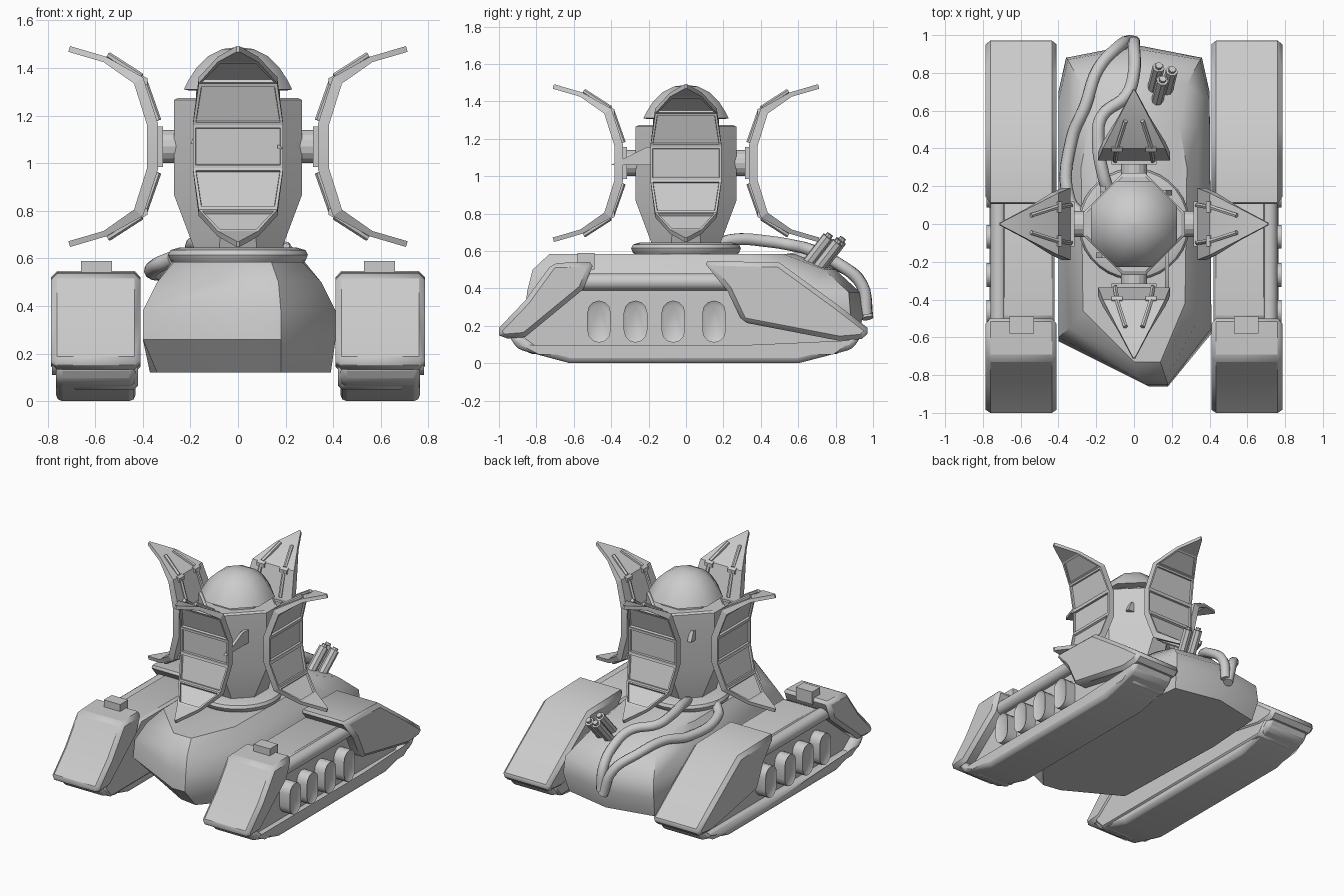
import bpy, bmesh
from math import pi, cos, sin, radians
from mathutils import Vector, Matrix

if "Cube" in bpy.data.objects:
    bpy.data.objects.remove(bpy.data.objects["Cube"])


def add(name, bm, mirror=False, bevel=0.0, angle=35, segments=1):
    bmesh.ops.recalc_face_normals(bm, faces=bm.faces)
    me = bpy.data.meshes.new(name)
    bm.to_mesh(me)
    bm.free()
    ob = bpy.data.objects.new(name, me)
    bpy.context.collection.objects.link(ob)
    bpy.ops.object.select_all(action='DESELECT')
    ob.select_set(True)
    bpy.context.view_layer.objects.active = ob
    bpy.ops.object.shade_smooth_by_angle(angle=radians(angle))
    if bevel:
        b = ob.modifiers.new("Bevel", 'BEVEL')
        b.width, b.segments, b.angle_limit = bevel, segments, radians(40)
    if mirror:
        ob.modifiers.new("Mirror", 'MIRROR')
    return ob


def loft(bm, rings, caps=True):
    """Skin a list of equal-length closed rings."""
    rows = [[bm.verts.new(p) for p in r] for r in rings]
    for a, b in zip(rows, rows[1:]):
        for i in range(len(a)):
            j = (i + 1) % len(a)
            bm.faces.new((a[i], a[j], b[j], b[i]))
    if caps:
        bm.faces.new(rows[0])
        return bm.faces.new(rows[-1])


def prism(name, yz, x0, x1, mirror=True, bevel=0.0, inset=0.0, segments=1):
    bm = bmesh.new()
    cap = loft(bm, [[(x, y, z) for y, z in yz] for x in (x0, x1)])
    bmesh.ops.recalc_face_normals(bm, faces=bm.faces)
    if inset:
        bmesh.ops.inset_region(bm, faces=[cap], thickness=inset)
        bmesh.ops.translate(bm, verts=cap.verts, vec=(-0.012, 0, 0))
    return add(name, bm, mirror, bevel, segments=segments)


def rod(bm, a, b, r, n=10):
    a, b = Vector(a), Vector(b)
    d = b - a
    m = Matrix.Translation((a + b) / 2) @ d.to_track_quat('Z', 'Y').to_matrix().to_4x4()
    bmesh.ops.create_cone(bm, cap_ends=True, segments=n, radius1=r, radius2=r, depth=d.length, matrix=m)


def box(bm, lo, hi):
    lo, hi = Vector(lo), Vector(hi)
    m = Matrix.Translation((lo + hi) / 2) @ Matrix.Diagonal((*(hi - lo), 1))
    bmesh.ops.create_cube(bm, size=1, matrix=m)


def lathe(name, rz, n=32, angle=35):
    bm = bmesh.new()
    loft(bm, [[(r * cos(2 * pi * (i + .5) / n), r * sin(2 * pi * (i + .5) / n), z)
               for i in range(n)] for r, z in rz])
    return add(name, bm, angle=angle)


# --- Track pods (right side built, mirrored to the left) ---
prism("tread", [(-.95, .15), (-.9, .075), (-.62, .0), (.6, .0), (.89, .075), (.94, .15), (.88, .15), (.78, .075),
                (-.78, .075), (-.88, .15)], .43, .765, bevel=.03, segments=2)
prism("track_body", [(-.84, .05), (-.92, .14), (-.55, .43), (-.5, .48), (.2, .48), (.4, .4), (.9, .14), (.82, .05)],
      .42, .7, bevel=.015)
prism("front_fender", [(-1.018, .17), (-.86, .335), (-.715, .535), (-.49, .543), (-.55, .395), (-.86, .14), (-.98, .13)],
      .41, .785, bevel=.025)
prism("rear_fender", [(.09, .548), (.5, .538), (.8, .32), (.99, .175), (.94, .13), (.82, .12), (.3, .22), (.22, .39)],
      .41, .785, bevel=.025)
bm = bmesh.new()
rod(bm, (.715, -.56, .435), (.715, .22, .435), .045, 16)
add("side_rail", bm, True)
bm = bmesh.new()
box(bm, (.53, -.58, .5), (.66, -.49, .59))
add("fender_block", bm, True)
# capsule-shaped side ports
for k, y in enumerate((-.465, -.27, -.068, .15)):
    pts = [(y + .063 * cos(pi * i / 6), .27 + .065 * sin(pi * i / 6)) for i in range(7)]
    pts += [(y - .063 * cos(pi * i / 6), .175 - .065 * sin(pi * i / 6)) for i in range(7)]
    prism(f"side_port_{k}", pts, .68, .782, inset=.02)

# --- Hull: lopsided rings stacked from belly to deck ---
bm = bmesh.new()
rings = [
    (.12, [(-.34, -.5), (.05, -.72), (.18, -.74), (.39, -.5), (.39, .4), (.34, .84), (0, .91), (-.34, .84), (-.37, .4)]),
    (.26, [(-.4, -.62), (.08, -.86), (.18, -.86), (.41, -.58), (.40, .7), (.36, .88), (0, .95), (-.36, .88), (-.4, .7)]),
    (.38, [(-.4, -.6), (.06, -.85), (.18, -.85), (.41, -.55), (.40, .65), (.35, .87), (0, .93), (-.35, .87), (-.4, .65)]),
    (.50, [(-.34, -.55), (.02, -.82), (.17, -.82), (.35, -.49), (.34, .5), (.28, .74), (0, .8), (-.28, .74), (-.34, .5)]),
    (.585, [(-.27, -.46), (0, -.73), (.14, -.73), (.27, -.42), (.28, .3), (.24, .52), (0, .58), (-.24, .52), (-.28, .3)])]
loft(bm, [[(x, y, z) for x, y in r] for z, r in rings])
add("hull", bm, angle=42)
lathe("turret_ring", [(.26, .57), (.285, .59), (.295, .615), (.285, .635), (.25, .645)])

# --- Tower column: octagon with narrow axis faces, tapering down ---
def octagon(f, c, z):
    q = [(f, -c), (f, c), (c, f), (-c, f), (-f, c), (-f, -c), (-c, -f), (c, -f)]
    return [(x, y, z) for x, y in q]

bm = bmesh.new()
loft(bm, [octagon(.18, .08, .63), octagon(.27, .06, .87), octagon(.27, .06, 1.265), octagon(.25, .06, 1.275)])
add("tower", bm, angle=20)
lathe("neck", [(.19, 1.25), (.19, 1.32)], 8, 20)
# eight-sided smooth cap
lathe("dome", [(.22, 1.305), (.247, 1.31), (.228, 1.345), (.19, 1.4), (.135, 1.45), (.07, 1.48), (.001, 1.488)], 8, 60)

# --- Sensor fins on the diagonal faces ---
prism("long_fin", [(-.1, 1.155), (-.21, 1.155), (-.4, 1.06), (-.21, 1.06), (-.1, 1.06)], .165, .185, mirror=False)
for k in (1, 2, 3):
    ob = prism(f"short_fin_{k}", [(-.1, 1.15), (-.17, 1.15), (-.2, 1.08), (-.1, 1.08)], .15, .18, mirror=False)
    ob.rotation_euler.z = k * pi / 2

# --- Curved armour petals: (radius, height, half width) down the outer face ---
top = [(.713, 1.468, .006), (.565, 1.425, .085), (.437, 1.335, .165), (.382, 1.16, .19)]
line = top + [(r, 2.14 - z, w) for r, z, w in reversed(top)]
bm = bmesh.new()
outer, inner = [], []
for i, (r, z, w) in enumerate(line):
    p, n = line[max(i - 1, 0)], line[min(i + 1, len(line) - 1)]
    t = Vector((n[0] - p[0], n[1] - p[1])).normalized() * (.025 if w < .1 else .046)
    outer.append([bm.verts.new((r, s * w, z)) for s in (-1, 1)])
    inner.append([bm.verts.new((r + t.y, s * w, z - t.x)) for s in (-1, 1)])
panels = []
for i in range(len(line) - 1):
    a, b, c, d = outer[i], outer[i + 1], inner[i], inner[i + 1]
    panels.append(bm.faces.new((a[0], a[1], b[1], b[0])))
    bm.faces.new((c[0], c[1], d[1], d[0]))
    for s in (0, 1):
        bm.faces.new((a[s], b[s], d[s], c[s]))
for o, q in ((outer[0], inner[0]), (outer[-1], inner[-1])):
    bm.faces.new((o[0], o[1], q[1], q[0]))
bmesh.ops.recalc_face_normals(bm, faces=bm.faces)
# recessed panels framed by the rim
bmesh.ops.inset_individual(bm, faces=panels[1:-1], thickness=.017, depth=0)
bmesh.ops.inset_individual(bm, faces=panels[1:-1], thickness=.003, depth=-.014)
# ribs and hinge knuckles on the back, hub to the tower
for m in (1, -1):
    def P(r, y, z):
        return (r, y, 1.07 + m * (z - 1.07))
    for s in (-1, 1):
        rod(bm, P(.405, s * .09, 1.365), P(.545, s * .045, 1.455), .013, 6)
        rod(bm, P(.335, s * .1, 1.18), P(.395, s * .09, 1.35), .013, 6)
        rod(bm, P(.402, s * .06, 1.345), P(.402, s * .12, 1.345), .024, 6)
box(bm, (.315, -.12, .985), (.35, .12, 1.155))
rod(bm, (.25, 0, 1.07), (.33, 0, 1.07), .07, 16)
petal = add("petal_0", bm, angle=15)
for k in (1, 2, 3):
    ob = bpy.data.objects.new(f"petal_{k}", petal.data)
    ob.rotation_euler.z = k * pi / 2
    bpy.context.collection.objects.link(ob)


# --- Hoses over the rear deck ---
def hose(name, pts, r):
    cu = bpy.data.curves.new(name, 'CURVE')
    cu.dimensions, cu.bevel_depth, cu.bevel_resolution, cu.use_fill_caps = '3D', r, 3, True
    sp = cu.splines.new('BEZIER')
    sp.bezier_points.add(len(pts) - 1)
    for b, p in zip(sp.bezier_points, pts):
        b.co = p
        b.handle_left_type = b.handle_right_type = 'AUTO'
    sp.resolution_u = 5
    bpy.context.collection.objects.link(bpy.data.objects.new(name, cu))

hose("outer_hose", [(-.27, .04, .6), (-.34, .12, .57), (-.33, .45, .54), (-.26, .62, .56), (-.19, .82, .52),
                    (-.08, .94, .42), (-.02, .97, .24)], .033)
hose("inner_hose", [(-.13, .16, .63), (-.16, .25, .66), (-.19, .45, .65), (-.17, .57, .63), (-.04, .68, .6),
                    (0, .8, .54), (0, .94, .42), (0, .965, .26)], .033)

# --- Exhaust cluster ---
bm = bmesh.new()
for x, y, z in ((.12, .76, 0), (.19, .74, -.01), (.14, .69, .02)):
    rod(bm, (x - .02, y - .05, .5 + z), (x + .01, y + .07, .655 + z), .032, 8)
    rod(bm, (x + .01, y + .07, .655 + z), (x + .013, y + .08, .67 + z), .019, 8)
add("exhaust_pipes", bm)
